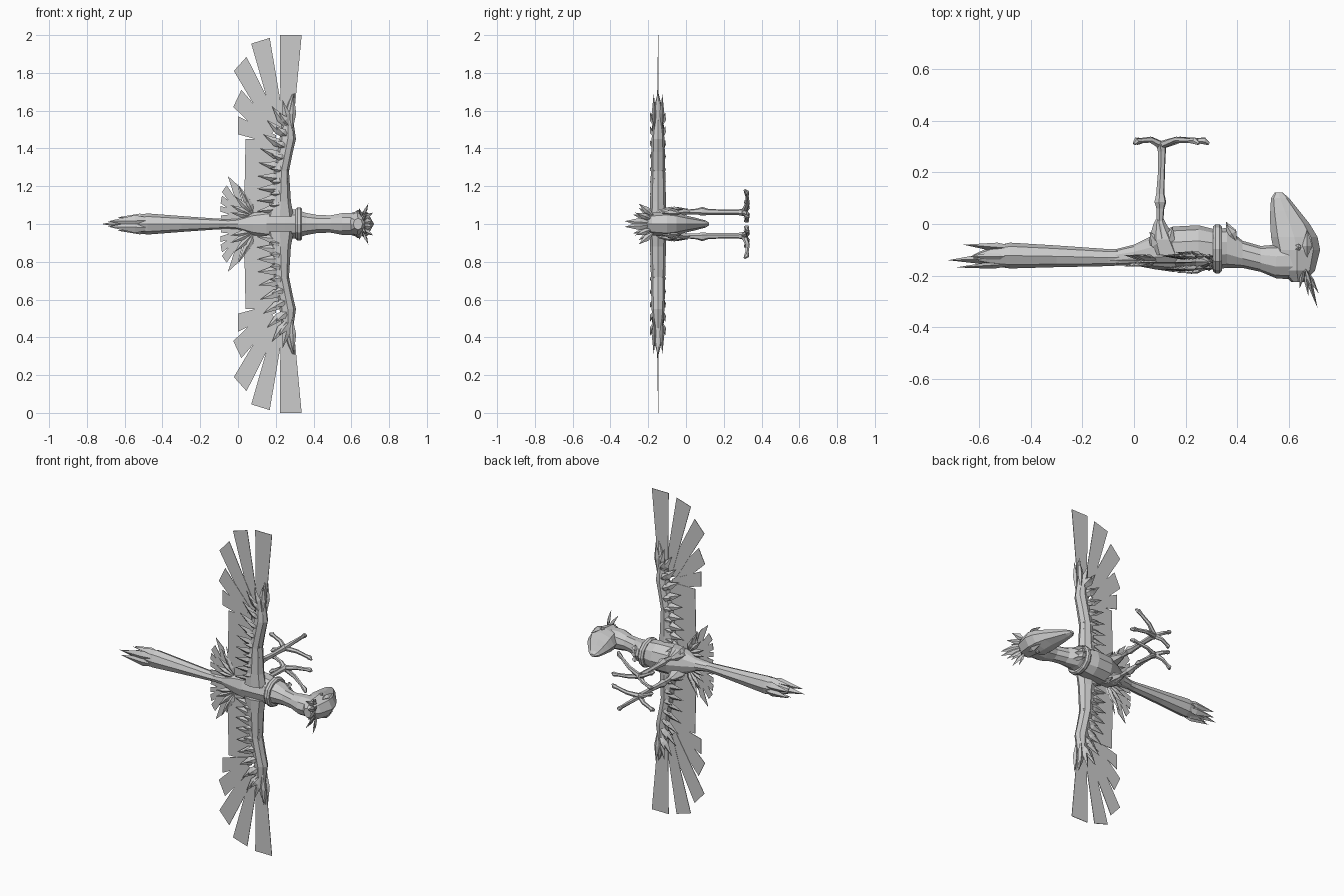
import bpy, bmesh, math
from mathutils import Vector as V

grey = bpy.data.materials.new("plain_grey")
grey.diffuse_color = (0.6, 0.6, 0.6, 1)


def finish(bm, name, mirror=False, thick=0):
    """Turn a bmesh into a flat shaded object; z = 0 in the mesh is the bird's middle plane."""
    bmesh.ops.recalc_face_normals(bm, faces=bm.faces)
    me = bpy.data.meshes.new(name)
    bm.to_mesh(me)
    bm.free()
    me.materials.append(grey)
    ob = bpy.data.objects.new(name, me)
    ob.location.z = 1
    bpy.context.collection.objects.link(ob)
    if thick:
        m = ob.modifiers.new("thickness", 'SOLIDIFY')
        m.thickness, m.offset = thick, 0
    if mirror:
        m = ob.modifiers.new("other_side", 'MIRROR')
        m.use_axis = (False, False, True)
        m.use_mirror_merge = False
    return ob


def loft(bm, rings, n=8):
    """Skin rings given as (centre, u, v) half axis vectors."""
    loops = []
    for c, u, v in rings:
        loops.append([bm.verts.new(V(c) + V(u) * math.cos(2 * math.pi * i / n)
                                   + V(v) * math.sin(2 * math.pi * i / n)) for i in range(n)])
    for a, b in zip(loops, loops[1:]):
        for i in range(n):
            j = (i + 1) % n
            bm.faces.new((a[i], a[j], b[j], b[i]))
    bm.faces.new(loops[0])
    bm.faces.new(loops[-1])


def tube(bm, pts, radii, n=6):
    pts = [V(p) for p in pts]
    rings = []
    for i, p in enumerate(pts):
        d = (pts[min(i + 1, len(pts) - 1)] - pts[max(i - 1, 0)]).normalized()
        u = d.cross(V((0.31, 0.2, 0.93))).normalized()
        rings.append((p, u * radii[i], d.cross(u) * radii[i]))
    loft(bm, rings, n)


def feather(bm, base, tip, width, thick, flat=(0, 1, 0), wide=0.5):
    """Pointed leaf with a raised ridge on both sides."""
    base, tip = V(base), V(tip)
    d = (tip - base).normalized()
    side = d.cross(V(flat)).normalized()
    up = side.cross(d)
    mid = base.lerp(tip, wide)
    ring = [bm.verts.new(mid + o) for o in (side * width, up * thick, -side * width, -up * thick)]
    a, b = bm.verts.new(base), bm.verts.new(tip)
    for i in range(4):
        j = (i + 1) % 4
        bm.faces.new((a, ring[i], ring[j]))
        bm.faces.new((b, ring[j], ring[i]))


def plate(bm, y, *pts):
    bm.faces.new([bm.verts.new((x, y, z)) for x, z in pts])


# Body and neck: x, lowest y, highest y, half width
bm = bmesh.new()
loft(bm, [((x, (a + b) / 2, 0), (0, (b - a) / 2, 0), (0, 0, w)) for x, a, b, w in (
    (-0.08, -0.16, -0.10, 0.025), (0.0, -0.16, -0.08, 0.035), (0.08, -0.175, -0.04, 0.075),
    (0.15, -0.185, -0.01, 0.09), (0.25, -0.18, -0.005, 0.09), (0.31, -0.175, -0.02, 0.078),
    (0.36, -0.17, -0.015, 0.062), (0.42, -0.17, -0.065, 0.05), (0.49, -0.185, -0.085, 0.048),
    (0.55, -0.21, -0.08, 0.06), (0.62, -0.215, -0.07, 0.06))], 10)
finish(bm, "body")

# Collar around the base of the neck
bm = bmesh.new()
loops = []
for x, k in ((0.305, 1), (0.315, 1.1), (0.33, 1.1), (0.34, 1)):
    loops.append(((x, -0.096, 0), (0, 0.086 * k, 0), (0, 0, 0.08 * k)))
loft(bm, loops, 12)
finish(bm, "collar")

# Small plumes on the throat beside the collar
bm = bmesh.new()
for z in (0.0, 0.035):
    feather(bm, (0.40, -0.075, z), (0.355, 0.01 - z * 0.3, z), 0.02, 0.015, (0, 0, 1))
finish(bm, "throat_plume", True)

# Head narrowing into the beak: y, rear x, front x, half width
bm = bmesh.new()
loft(bm, [(((a + b) / 2, y, 0), ((b - a) / 2, 0, 0), (0, 0, w)) for y, a, b, w in (
    (-0.225, 0.61, 0.66, 0.03), (-0.18, 0.56, 0.70, 0.06), (-0.10, 0.54, 0.72, 0.068),
    (-0.05, 0.53, 0.71, 0.06), (0.0, 0.527, 0.68, 0.045), (0.05, 0.527, 0.64, 0.033),
    (0.10, 0.53, 0.60, 0.02), (0.122, 0.545, 0.575, 0.008))], 8)
finish(bm, "head_and_beak")

# Brow and eye
bm = bmesh.new()
feather(bm, (0.67, -0.13, 0.058), (0.67, -0.02, 0.055), 0.02, 0.018, (0, 0, 1), 0.4)
bmesh.ops.create_icosphere(bm, subdivisions=1, radius=0.014)
bmesh.ops.translate(bm, verts=bm.verts[-12:], vec=(0.635, -0.09, 0.062))
finish(bm, "brow_and_eye", True)

# Crest
bm = bmesh.new()
for tip, w in (((0.71, -0.325, 0.015), 0.022), ((0.675, -0.28, 0.05), 0.018),
               ((0.69, -0.25, 0.108), 0.018), ((0.64, -0.25, 0.085), 0.016),
               ((0.715, -0.27, 0.06), 0.016)):
    feather(bm, (0.66, -0.165, tip[2] * 0.35), tip, w, 0.009, (1, 0, 0))
finish(bm, "crest", True)

# Long tail: thick bundle and loose pointed ends
bm = bmesh.new()
loft(bm, [((x, y, 0), (0, h, 0), (0, 0, w)) for x, y, h, w in (
    (0.03, -0.125, 0.03, 0.025), (-0.1, -0.13, 0.033, 0.028), (-0.3, -0.125, 0.042, 0.042),
    (-0.48, -0.122, 0.05, 0.056), (-0.56, -0.125, 0.035, 0.042), (-0.62, -0.13, 0.012, 0.018))], 8)
feather(bm, (-0.42, -0.13, 0), (-0.72, -0.14, 0), 0.03, 0.022)
finish(bm, "tail")
bm = bmesh.new()
feather(bm, (-0.40, -0.10, 0.015), (-0.66, -0.08, 0.018), 0.028, 0.018)
feather(bm, (-0.40, -0.15, 0.02), (-0.69, -0.168, 0.014), 0.03, 0.014)
feather(bm, (-0.40, -0.125, 0.035), (-0.64, -0.125, 0.035), 0.02, 0.02)
finish(bm, "tail_tip", True)

# Flat fan feathers beside the tail root
bm = bmesh.new()
for a, b in (((-0.055, 0.255), (0.0, 0.205)), ((-0.085, 0.17), (-0.06, 0.205)),
             ((-0.092, 0.11), (-0.085, 0.15)), ((-0.092, 0.065), (-0.092, 0.095)),
             ((-0.085, 0.01), (-0.09, 0.045))):
    plate(bm, -0.14, a, b, (0.04, 0.06), (0.02, 0.03))
finish(bm, "tail_fan", True, 0.003)
bm = bmesh.new()
for i, (x, z) in enumerate(((0.0, 0.21), (0.035, 0.16), (-0.02, 0.15), (-0.04, 0.10), (-0.04, 0.06))):
    for y in (-0.165, -0.12):
        feather(bm, (0.09, -0.14, 0.04), (x, y, z), 0.018, 0.012)
finish(bm, "tail_covert", True)

# Flat flight feathers, from the leading one inwards
bm = bmesh.new()
plate(bm, -0.146, (0.222, 1.0), (0.337, 1.0), (0.295, 0.55), (0.225, 0.5))
plate(bm, -0.148, (0.07, 0.955), (0.168, 0.985), (0.25, 0.5), (0.20, 0.5))
plate(bm, -0.150, (-0.022, 0.81), (0.045, 0.885), (0.225, 0.53), (0.175, 0.48))
plate(bm, -0.152, (-0.025, 0.62), (0.018, 0.71), (0.2, 0.5), (0.15, 0.45))
plate(bm, -0.150, (0.0, 0.475), (0.0, 0.57), (0.2, 0.47), (0.2, 0.42))
plate(bm, -0.148, (0.04, 0.45), (0.27, 0.45), (0.25, 0.06), (0.02, 0.06), (0.035, 0.2))
finish(bm, "flight_feathers", True, 0.003)

# Wing arm: z, rear x, front x, half thickness
bm = bmesh.new()
loft(bm, [(((a + b) / 2, -0.148, z), ((b - a) / 2, 0, 0), (0, t, 0)) for z, a, b, t in (
    (0.04, 0.15, 0.295, 0.045), (0.12, 0.17, 0.28, 0.042), (0.28, 0.19, 0.27, 0.038),
    (0.38, 0.21, 0.29, 0.036), (0.45, 0.22, 0.307, 0.034), (0.55, 0.235, 0.292, 0.026),
    (0.64, 0.265, 0.298, 0.016), (0.69, 0.288, 0.298, 0.003))], 8)
finish(bm, "wing_arm", True)

# Pointed wing coverts on both faces of the wing, turning outwards towards the wing tip
bm = bmesh.new()
for y, dy in ((-0.168, -0.016), (-0.128, 0.014)):
    for row, (count, reach, w) in enumerate(((9, 0.165, 0.024), (8, 0.10, 0.02))):
        for i in range(count):
            t = i / (count - 1)
            ang = math.radians(-8 + 62 * t ** 1.6)
            x, z = 0.262 + 0.015 * t, 0.09 + 0.40 * t + 0.02 * row
            feather(bm, (x, y, z), (x - reach * math.cos(ang), y + dy * (0.4 + row),
                    z + reach * math.sin(ang)), w, 0.012, (0, 1, 0.25))
    feather(bm, (0.275, y, 0.50), (0.235, y + dy * 0.3, 0.66), 0.02, 0.012)
    feather(bm, (0.285, y, 0.48), (0.295, y + dy * 0.2, 0.69), 0.018, 0.012)
finish(bm, "wing_coverts", True)

# Thigh, shank and foot
bm = bmesh.new()
loft(bm, [((x, y, z), (r, 0, 0), (0, 0, r * 0.7)) for x, y, z, r in (
    (0.13, -0.12, 0.05, 0.06), (0.11, -0.06, 0.06, 0.052), (0.10, 0.0, 0.063, 0.025),
    (0.10, 0.02, 0.063, 0.015))], 6)
for x, y in ((0.095, 0.015), (0.15, -0.01), (0.06, -0.03)):
    feather(bm, (0.12, -0.12, 0.075), (x, y, 0.08), 0.025, 0.014, (0, 0, 1))
finish(bm, "thigh", True)
bm = bmesh.new()
tube(bm, [(0.10, 0.0, 0.063), (0.102, 0.06, 0.066), (0.102, 0.085, 0.067), (0.102, 0.115, 0.064),
          (0.106, 0.2, 0.062), (0.108, 0.28, 0.062), (0.105, 0.31, 0.062)],
     [0.013, 0.016, 0.024, 0.017, 0.014, 0.016, 0.022])
finish(bm, "shank", True)
bm = bmesh.new()
for x, z in ((0.29, 0.035), (0.25, 0.18), (0.0, 0.12), (0.01, 0.015)):
    a, b = V((0.105, 0.305, 0.062)), V((x, 0.318, z))
    tube(bm, [a, a.lerp(b, 0.4) + V((0, 0.016, 0)), a.lerp(b, 0.75) + V((0, 0.008, 0)),
              a.lerp(b, 0.9) + V((0, 0.005, 0)), b + V((0, -0.008, 0))],
         [0.016, 0.012, 0.010, 0.014, 0.006])
finish(bm, "toes", True)
